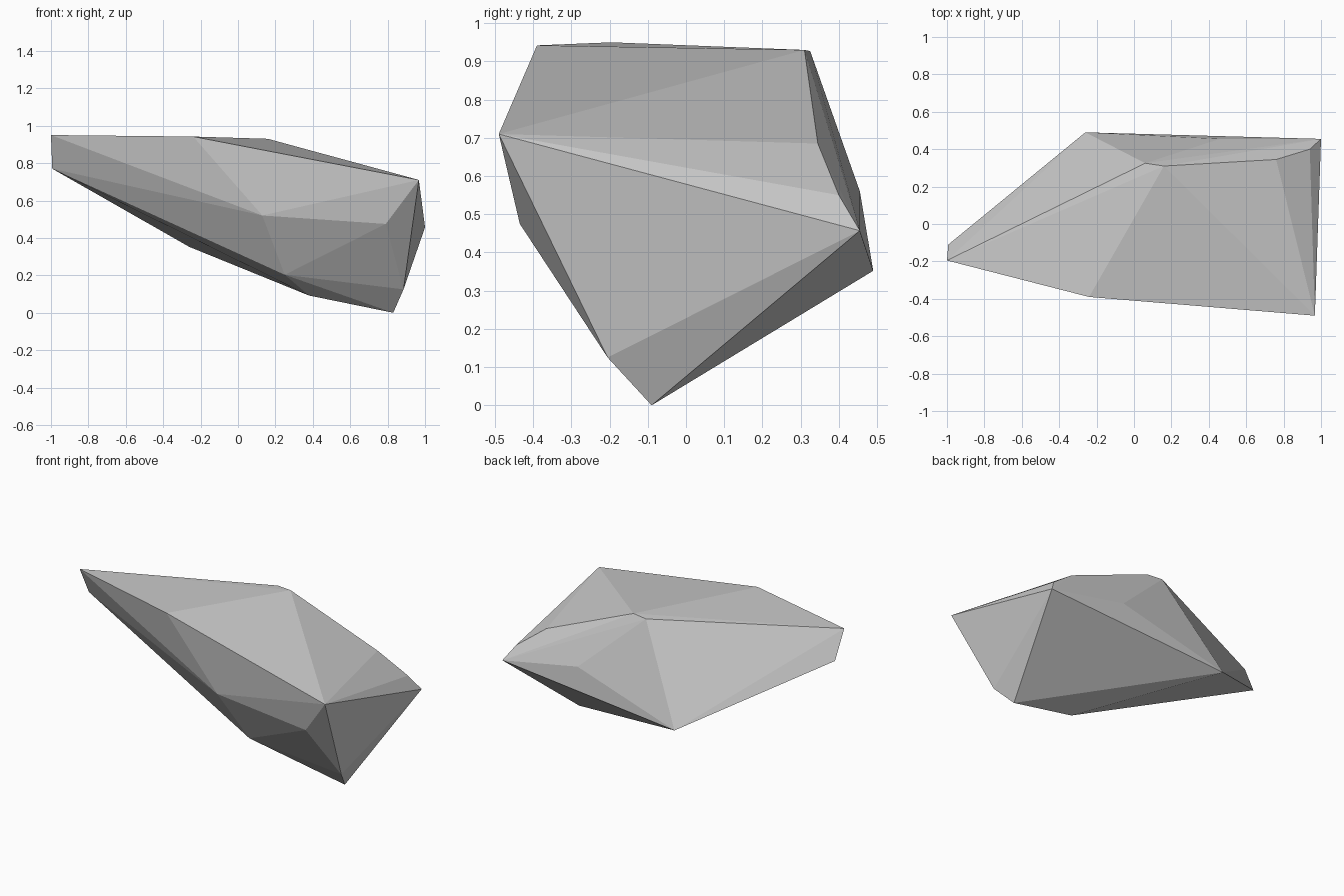
import bpy, bmesh

if "Cube" in bpy.data.objects:
    bpy.data.objects.remove(bpy.data.objects["Cube"])

# Corner points of the faceted rock, grouped by region
upper_rim = [(-1, -.195, .95), (-.24, -.39, .942), (.06, .325, .927),
             (.16, .31, .93), (.76, .345, .685), (.94, .40, .55),
             (.967, -.49, .71)]
waist = [(-.993, -.11, .77), (-.26, .49, .352), (.46, .455, .56),
         (1, .455, .457), (.79, -.435, .475), (.13, -.40, .52)]
underside = [(.83, -.09, 0), (.885, -.205, .125), (.38, -.11, .092), (.25, -.24, .203)]

# Rock: convex shell stretched around the corners
bm = bmesh.new()
for p in upper_rim + waist + underside:
    bm.verts.new(p)
res = bmesh.ops.convex_hull(bm, input=bm.verts[:])
loose = [v for v in bm.verts if not v.link_faces]
bmesh.ops.delete(bm, geom=loose, context='VERTS')
bmesh.ops.recalc_face_normals(bm, faces=bm.faces[:])

mesh = bpy.data.meshes.new("rock")
bm.to_mesh(mesh)
bm.free()
rock = bpy.data.objects.new("rock", mesh)
bpy.context.collection.objects.link(rock)
